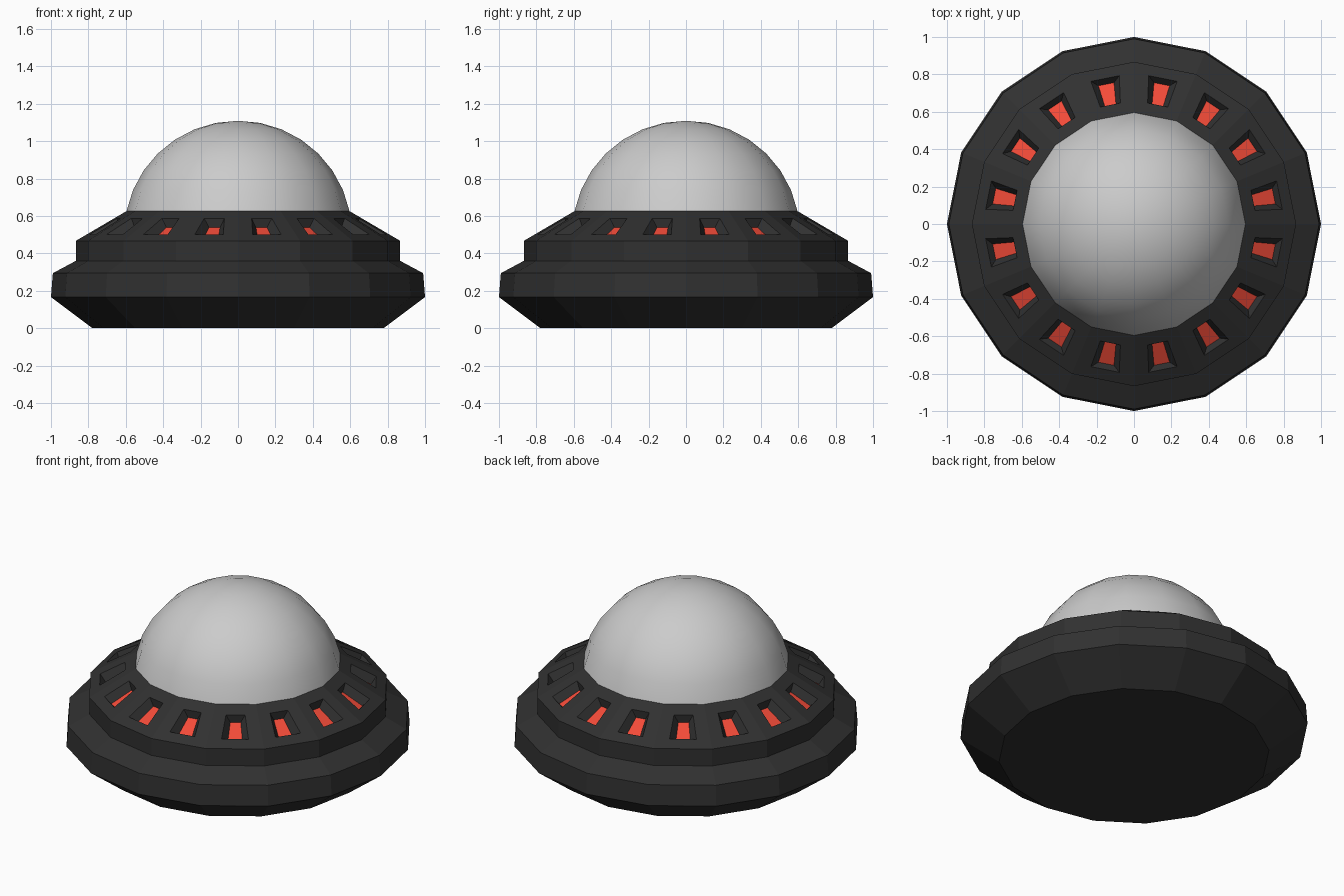
import bpy, bmesh
from math import cos, sin, pi, radians
from mathutils import Vector

if "Cube" in bpy.data.objects:
    bpy.data.objects.remove(bpy.data.objects["Cube"])

N = 16
STEP = 2 * pi / N


def material(name, color):
    m = bpy.data.materials.new(name)
    m.diffuse_color = (*color, 1)
    m.use_nodes = True
    m.node_tree.nodes["Principled BSDF"].inputs["Base Color"].default_value = m.diffuse_color
    return m


def ring(bm, r, z):
    return [bm.verts.new((r * cos(i * STEP), r * sin(i * STEP), z)) for i in range(N)]


def bridge(bm, a, b):
    for i in range(len(a)):
        j = (i + 1) % len(a)
        bm.faces.new((a[i], a[j], b[j], b[i]))


def finish(bm, name, *mats):
    me = bpy.data.meshes.new(name)
    bm.to_mesh(me)
    bm.free()
    ob = bpy.data.objects.new(name, me)
    bpy.context.collection.objects.link(ob)
    for m in mats:
        me.materials.append(m)
    return ob


dark = material("dark_hull", (0.03, 0.03, 0.03))
red = material("red_light", (0.9, 0.07, 0.04))

# Hull: 16-sided stepped profile, closed underneath
PROFILE = [(0.778, 0), (1.0, 0.166), (0.99, 0.294), (0.867, 0.36), (0.867, 0.467)]
TOP_R, TOP_Z = 0.596, 0.626
bm = bmesh.new()
rings = [ring(bm, r, z) for r, z in PROFILE]
bm.faces.new(rings[0][::-1])
for a, b in zip(rings, rings[1:]):
    bridge(bm, a, b)
top = ring(bm, TOP_R, TOP_Z)

# Sloped shoulder: each panel has a tapered recess with a red floor
half = cos(STEP / 2)
a0 = TOP_R * half                              # middle of the panel's upper edge
run, drop = PROFILE[-1][0] * half - a0, TOP_Z - PROFILE[-1][1]
length = (run ** 2 + drop ** 2) ** 0.5
down = (run / length, -drop / length)
normal = (drop / length, run / length)


def panel_quad(bm, angle, s_in, s_out, w_in, w_out, depth):
    """Quad on the panel: outer pair then inner pair, sunk by depth."""
    radial = Vector((cos(angle), sin(angle), 0))
    side = Vector((-sin(angle), cos(angle), 0))
    verts = []
    for s, w in ((s_out, -w_out), (s_out, w_out), (s_in, w_in), (s_in, -w_in)):
        r = a0 + s * down[0] - depth * normal[0]
        z = TOP_Z + s * down[1] - depth * normal[1]
        verts.append(bm.verts.new(radial * r + side * w / 2 + Vector((0, 0, z))))
    return verts


for i in range(N):
    j = (i + 1) % N
    angle = (i + 0.5) * STEP
    edge = [rings[-1][i], rings[-1][j], top[j], top[i]]
    rim = panel_quad(bm, angle, 0.075, 0.243, 0.11, 0.155, 0)
    floor = panel_quad(bm, angle, 0.096, 0.234, 0.06, 0.085, 0.045)
    bridge(bm, edge, rim)
    bridge(bm, rim, floor)
    bm.faces.new(floor).material_index = 1
finish(bm, "saucer_hull", dark, red)

# Dome: smooth spherical cap rising from the hull's upper edge
R = TOP_R / sin(radians(78.75))
rise = (1.109 - TOP_Z) / (1 - cos(radians(78.75)))
bm = bmesh.new()
caps = []
for k in range(7, 0, -1):
    t = radians(11.25 * k)
    caps.append(ring(bm, R * sin(t), 1.109 - rise * (1 - cos(t))))
for a, b in zip(caps, caps[1:]):
    bridge(bm, a, b)
apex = bm.verts.new((0, 0, 1.109))
for i in range(N):
    bm.faces.new((caps[-1][i], caps[-1][(i + 1) % N], apex))
for f in bm.faces:
    f.smooth = True
finish(bm, "dome")
